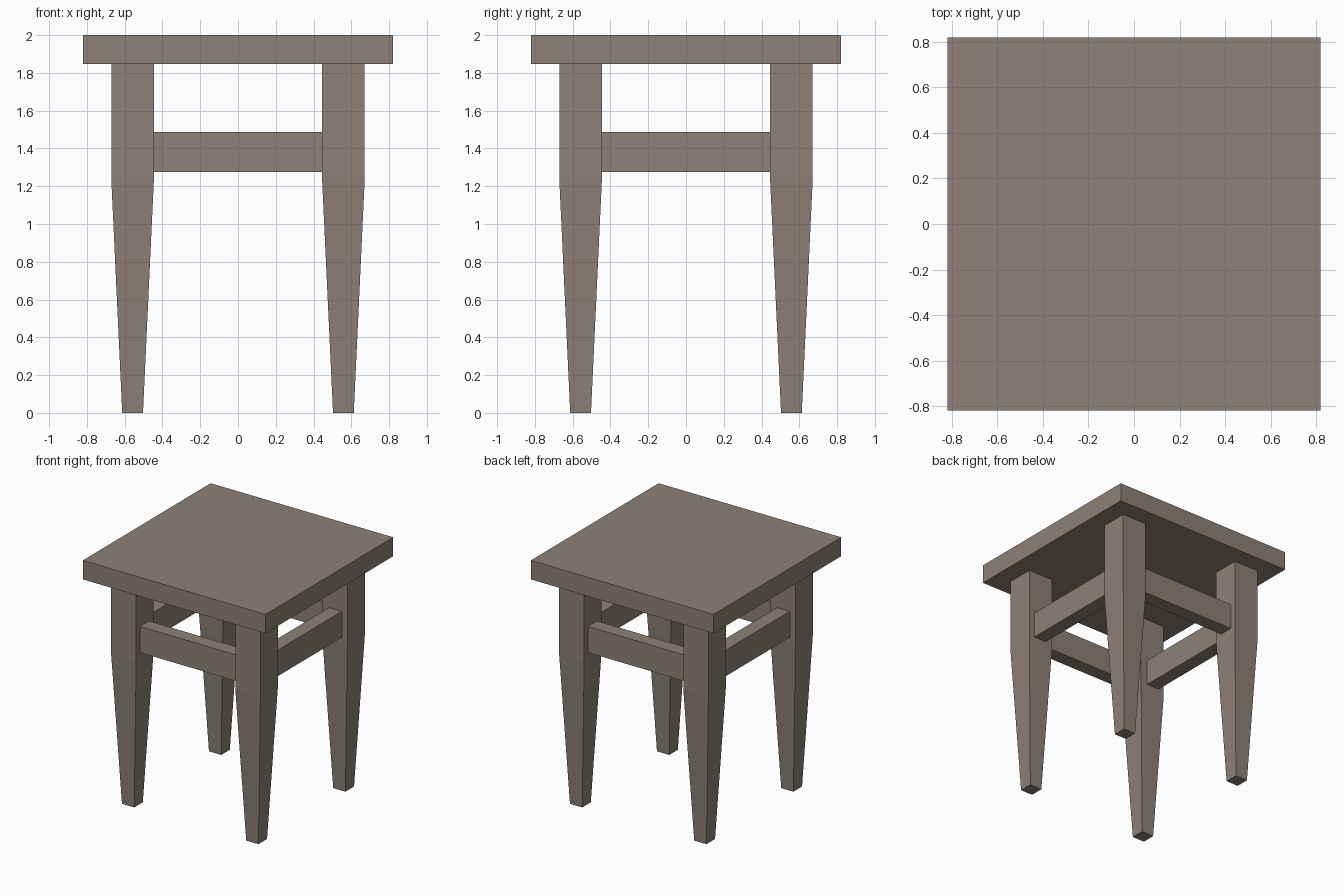
import bpy
import bmesh

if "Cube" in bpy.data.objects:
    bpy.data.objects.remove(bpy.data.objects["Cube"])

SEAT, SEAT_Z = 0.82, 1.846      # seat half width, underside height
LEG_C, LEG_H, FOOT_H = 0.558, 0.1125, 0.055
TAPER_Z = 1.23
RAIL_IN, RAIL_OUT = 0.506, 0.621
RAIL_Z0, RAIL_Z1 = 1.276, 1.488

wood = bpy.data.materials.new("wood")
wood.diffuse_color = (0.27, 0.22, 0.18, 1)
wood.use_nodes = True
wood.node_tree.nodes["Principled BSDF"].inputs["Base Color"].default_value = wood.diffuse_color


def loft(name, sections):
    """Flat-faced solid through rectangles (x0, x1, y0, y1, z)."""
    bm = bmesh.new()
    rings = [[bm.verts.new(p) for p in
              ((x0, y0, z), (x1, y0, z), (x1, y1, z), (x0, y1, z))]
             for x0, x1, y0, y1, z in sections]
    bm.faces.new(rings[0][::-1])
    bm.faces.new(rings[-1])
    for a, b in zip(rings, rings[1:]):
        for i in range(4):
            j = (i + 1) % 4
            bm.faces.new((a[i], a[j], b[j], b[i]))
    mesh = bpy.data.meshes.new(name)
    bm.to_mesh(mesh)
    bm.free()
    mesh.materials.append(wood)
    obj = bpy.data.objects.new(name, mesh)
    bpy.context.collection.objects.link(obj)
    return obj


def box(name, x0, x1, y0, y1, z0, z1):
    return loft(name, [(x0, x1, y0, y1, z0), (x0, x1, y0, y1, z1)])


# Seat slab
box("seat", -SEAT, SEAT, -SEAT, SEAT, SEAT_Z, 2.0)

# Legs: straight upper block, tapering to a small foot
for sy, fb in ((-1, "front"), (1, "back")):
    for sx, lr in ((-1, "left"), (1, "right")):
        cx, cy = sx * LEG_C, sy * LEG_C
        loft(f"{fb}_{lr}_leg",
             [(cx - h, cx + h, cy - h, cy + h, z) for h, z in
              ((FOOT_H, 0), (LEG_H, TAPER_Z), (LEG_H, SEAT_Z))])

# Rails between the legs
span = LEG_C - LEG_H
for s, fb, lr in ((-1, "front", "left"), (1, "back", "right")):
    a, b = sorted((s * RAIL_IN, s * RAIL_OUT))
    box(f"{fb}_rail", -span, span, a, b, RAIL_Z0, RAIL_Z1)
    box(f"{lr}_rail", a, b, -span, span, RAIL_Z0, RAIL_Z1)
